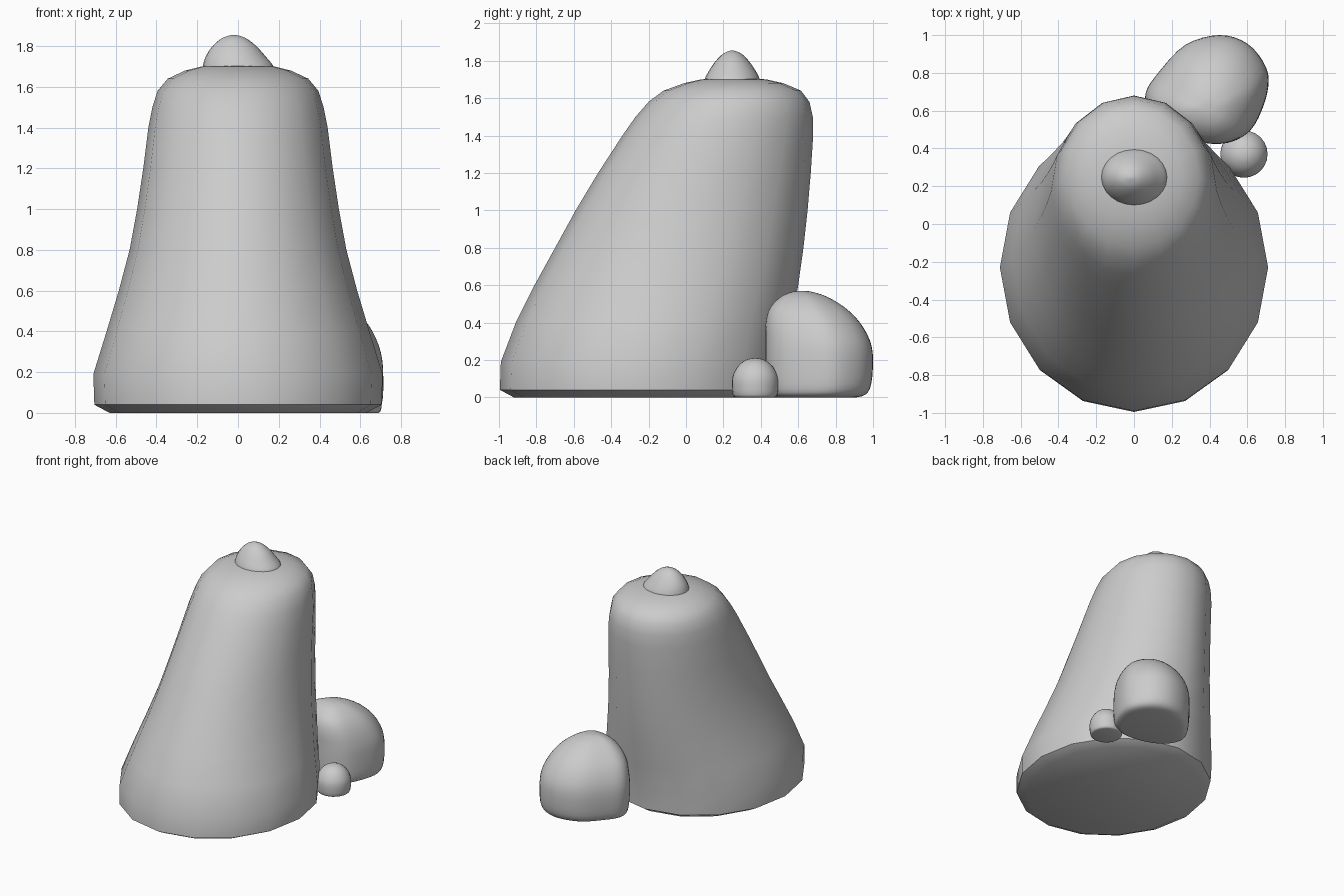
import bpy, math


def spline(pts, n, closed):
    """Catmull-Rom refinement of a list of tuples."""
    if n < 2:
        return list(pts)
    m, out = len(pts), []
    for i in range(m if closed else m - 1):
        def at(k):
            return pts[k % m] if closed else pts[min(max(k, 0), m - 1)]
        quad = list(zip(at(i - 1), at(i), at(i + 1), at(i + 2)))
        for s in range(n):
            t = s / n
            out.append(tuple(0.5 * (2 * b + (c - a) * t + (2 * a - 5 * b + 4 * c - d) * t * t
                                    + (3 * b - a - 3 * c + d) * t ** 3) for a, b, c, d in quad))
    if not closed:
        out.append(tuple(pts[-1]))
    return out


def loft(name, rows, outline):
    """Stack the unit outline through rows of (z, x0, x1, y0, y1)."""
    n = len(outline)
    verts = [((x0 + x1) / 2 + u * (x1 - x0) / 2, (y0 + y1) / 2 + v * (y1 - y0) / 2, z)
             for z, x0, x1, y0, y1 in rows for u, v in outline]
    faces = [(r * n + i, r * n + (i + 1) % n, (r + 1) * n + (i + 1) % n, (r + 1) * n + i)
             for r in range(len(rows) - 1) for i in range(n)]
    faces += [tuple(reversed(range(n))), tuple(range(len(verts) - n, len(verts)))]
    me = bpy.data.meshes.new(name)
    me.from_pydata(verts, [], faces)
    ob = bpy.data.objects.new(name, me)
    bpy.context.collection.objects.link(ob)
    bpy.ops.object.select_all(action='DESELECT')
    ob.select_set(True)
    bpy.context.view_layer.objects.active = ob
    bpy.ops.object.shade_smooth_by_angle(angle=math.radians(42))
    return ob


def circle(n):
    return [(math.cos(2 * math.pi * i / n), math.sin(2 * math.pi * i / n)) for i in range(n)]


# Main leaning boulder: z, half width, front y, back y
body = [(0.0, 0.63, -0.92, 0.46), (0.04, 0.705, -0.995, 0.52), (0.19, 0.71, -0.99, 0.53),
        (0.4, 0.645, -0.91, 0.565), (0.6, 0.585, -0.81, 0.60), (0.8, 0.532, -0.70, 0.628),
        (1.0, 0.495, -0.59, 0.65), (1.2, 0.465, -0.47, 0.667), (1.4, 0.44, -0.34, 0.68),
        (1.5, 0.42, -0.27, 0.678), (1.58, 0.395, -0.20, 0.66), (1.64, 0.345, -0.12, 0.615),
        (1.68, 0.26, -0.01, 0.52), (1.7, 0.18, 0.08, 0.43), (1.708, 0.06, 0.2, 0.31)]
loft("main_boulder", [(z, -w, w, f, b) for z, w, f, b in body], circle(16))

# Lopsided knob on the top
knob = [(1.66, -0.175, 0.175, 0.10, 0.395), (1.70, -0.173, 0.175, 0.10, 0.395),
        (1.75, -0.158, 0.135, 0.125, 0.37), (1.80, -0.125, 0.09, 0.16, 0.335),
        (1.835, -0.085, 0.045, 0.195, 0.30), (1.85, -0.05, 0.01, 0.225, 0.27),
        (1.855, -0.025, -0.015, 0.242, 0.252)]
loft("top_knob", spline(knob, 3, False), circle(24))

# Large rounded rock behind, with an uneven plan outline
plan = [(-1, -.09), (-.78, .32), (-.35, .82), (.2, 1), (.66, .84), (.96, .4),
        (.98, -.05), (.78, -.64), (.5, -.92), (.1, -1), (-.5, -.85), (-.9, -.5)]
plan = spline(plan[::-1], 4, True)
rock = [(0.0, 0.13, 0.64, 0.48, 0.91), (0.015, 0.09, 0.69, 0.445, 0.96),
        (0.07, 0.07, 0.71, 0.43, 0.99), (0.2, 0.06, 0.712, 0.425, 1.0),
        (0.3, 0.07, 0.70, 0.425, 0.985), (0.4, 0.105, 0.66, 0.427, 0.93),
        (0.48, 0.17, 0.60, 0.45, 0.85), (0.54, 0.25, 0.52, 0.51, 0.75),
        (0.565, 0.32, 0.45, 0.57, 0.67), (0.57, 0.375, 0.395, 0.61, 0.63)]
loft("back_rock", spline(rock, 3, False), plan)

# Small pebble beside it: z, radius
pebble = [(0.0, 0.105), (0.015, 0.12), (0.09, 0.125), (0.14, 0.11), (0.18, 0.08),
          (0.204, 0.04), (0.21, 0.008)]
loft("small_pebble", spline([(z, 0.582 - r, 0.582 + r, 0.37 - r, 0.37 + r) for z, r in pebble],
                            3, False), circle(24))
